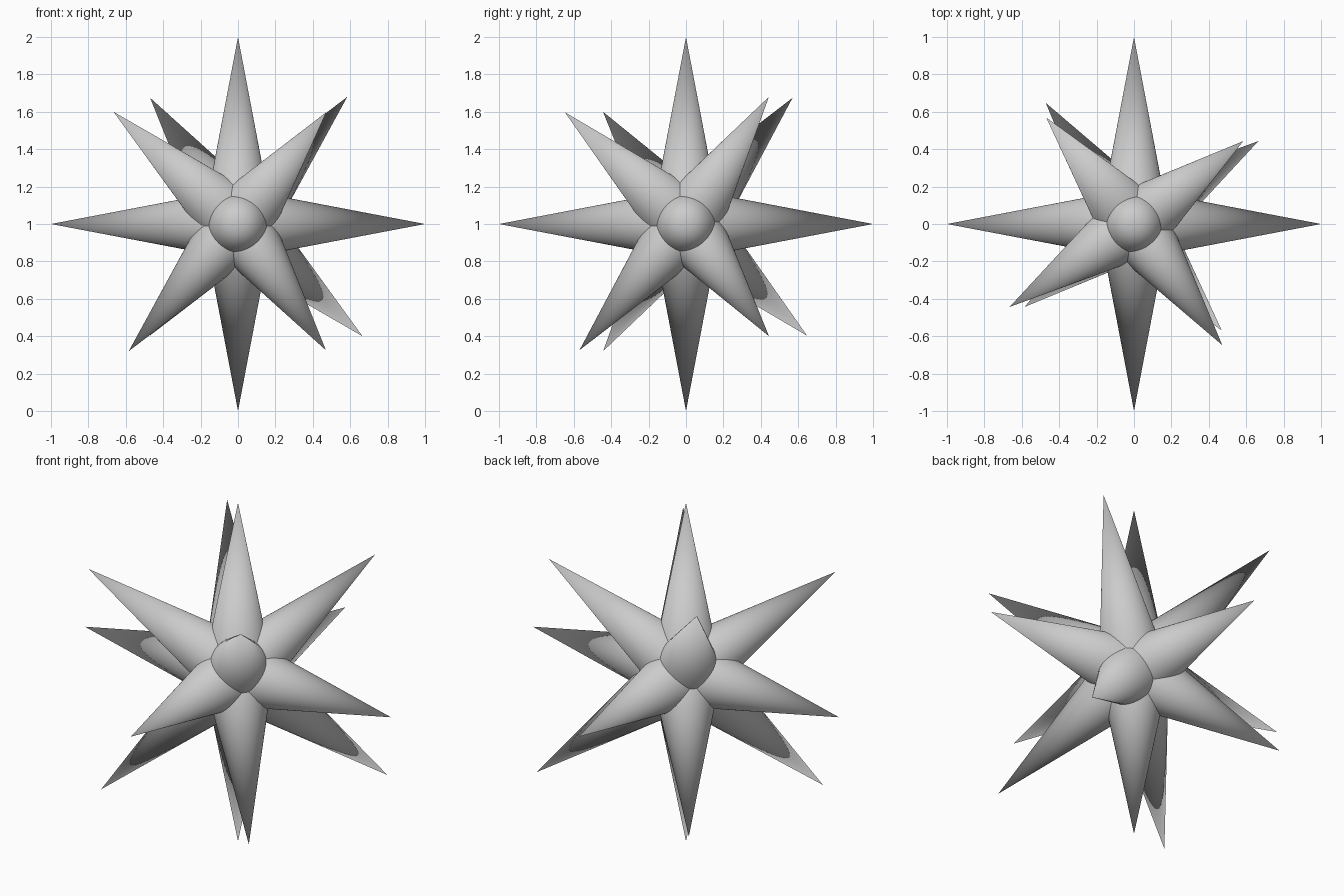
import bpy
from mathutils import Vector

if "Cube" in bpy.data.objects:
    bpy.data.objects.remove(bpy.data.objects["Cube"])

CENTRE = Vector((0, 0, 1))
LENGTH = 1.0
BASE_RADIUS = 0.19


def spike(name, direction):
    """A smooth cone from the star's centre out to one point."""
    d = Vector(direction).normalized()
    bpy.ops.mesh.primitive_cone_add(
        vertices=64, radius1=BASE_RADIUS, radius2=0, depth=LENGTH,
        location=CENTRE + d * LENGTH / 2,
        rotation=d.to_track_quat('Z', 'Y').to_euler())
    bpy.context.object.name = name
    bpy.ops.object.shade_smooth_by_angle()


# each direction carries two opposite spikes
directions = {
    "side_spike": (1, 0, 0),
    "depth_spike": (0, 1, 0),
    "vertical_spike": (0, 0, 1),
    "front_left_diagonal_spike": (-0.66, -0.44, 0.595),
    "front_right_diagonal_spike": (0.47, -0.645, 0.595),
    "back_right_diagonal_spike": (0.58, 0.44, 0.675),
    "back_left_diagonal_spike": (-0.47, 0.57, 0.675),
}
for name, direction in directions.items():
    spike(name, direction)
    spike(name + "_opposite", -Vector(direction))
